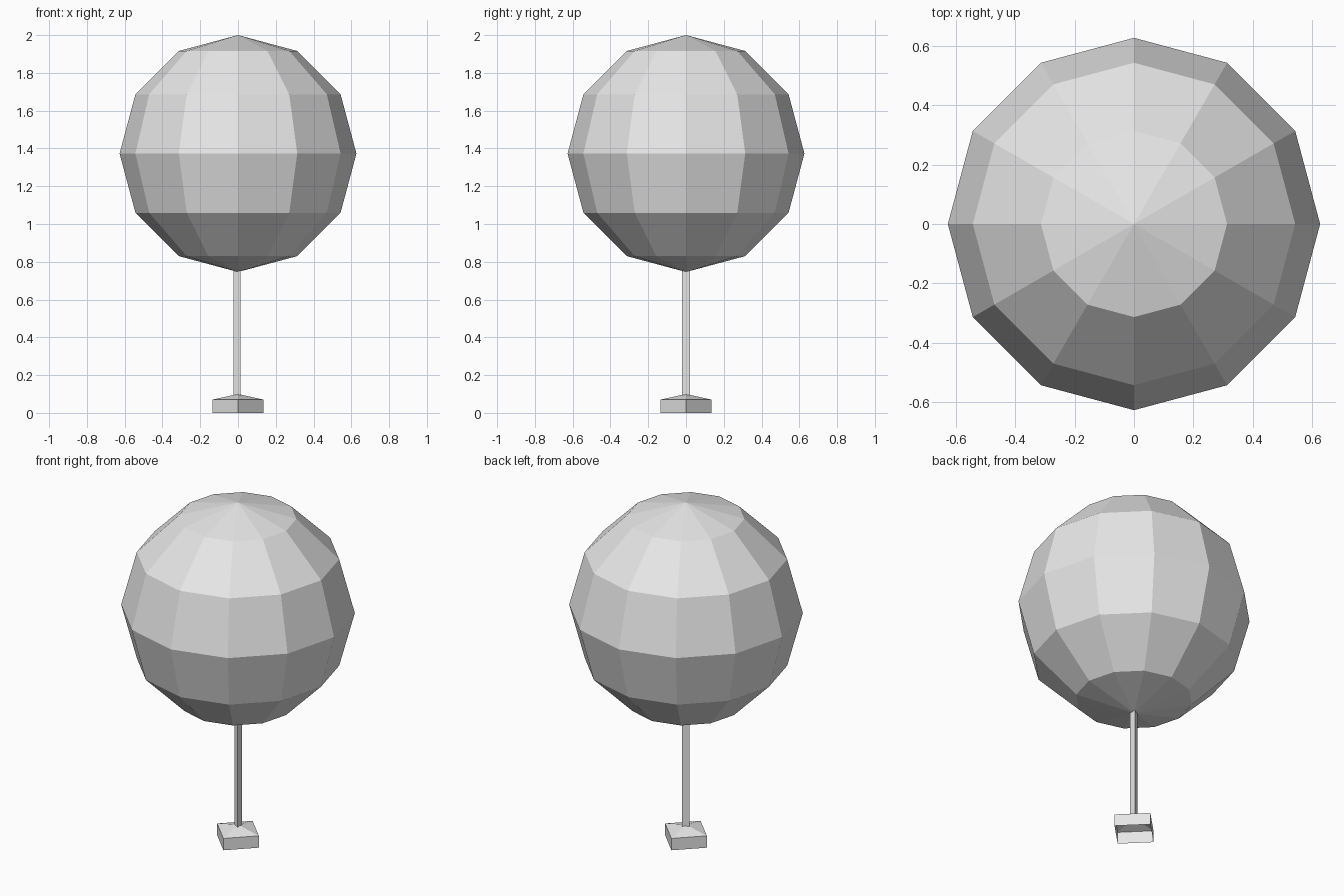
import bpy, bmesh
from math import pi, cos, sin

old = bpy.data.objects.get("Cube")
if old:
    bpy.data.objects.remove(old, do_unlink=True)

grey = bpy.data.materials.new("plain_grey")
grey.use_nodes = True
grey.diffuse_color = (0.8, 0.8, 0.8, 1)
grey.node_tree.nodes["Principled BSDF"].inputs["Base Color"].default_value = (0.8, 0.8, 0.8, 1)


def lathe(name, profile, sides, start=0.0):
    """Turn a profile of (radius, height) points; radius 0 makes a pole point."""
    bm = bmesh.new()
    rings = []
    for r, z in profile:
        if r == 0:
            rings.append([bm.verts.new((0, 0, z))] * sides)
        else:
            angles = [start + 2 * pi * i / sides for i in range(sides)]
            rings.append([bm.verts.new((r * cos(a), r * sin(a), z)) for a in angles])
    for low, high in zip(rings, rings[1:]):
        for i in range(sides):
            j = (i + 1) % sides
            corners = [low[i], low[j], high[j], high[i]]
            bm.faces.new(list(dict.fromkeys(corners)))
    mesh = bpy.data.meshes.new(name)
    bm.to_mesh(mesh)
    bm.free()
    mesh.materials.append(grey)
    obj = bpy.data.objects.new(name, mesh)
    bpy.context.collection.objects.link(obj)
    return obj


# Faceted ball crown
R, CENTRE, BANDS = 0.627, 1.373, 6
arc = [(R * sin(pi * k / BANDS), CENTRE - R * cos(pi * k / BANDS)) for k in range(1, BANDS)]
lathe("crown", [(0, CENTRE - R)] + arc + [(0, CENTRE + R)], 12)

# Slim three-sided trunk
lathe("trunk", [(0.024, 0.09), (0.024, 0.76)], 3, start=pi)

# Square foot, hollow underneath, with a low pyramid top
lathe("foot", [(0.136, 0), (0.136, 0.07), (0, 0.1)], 4)
